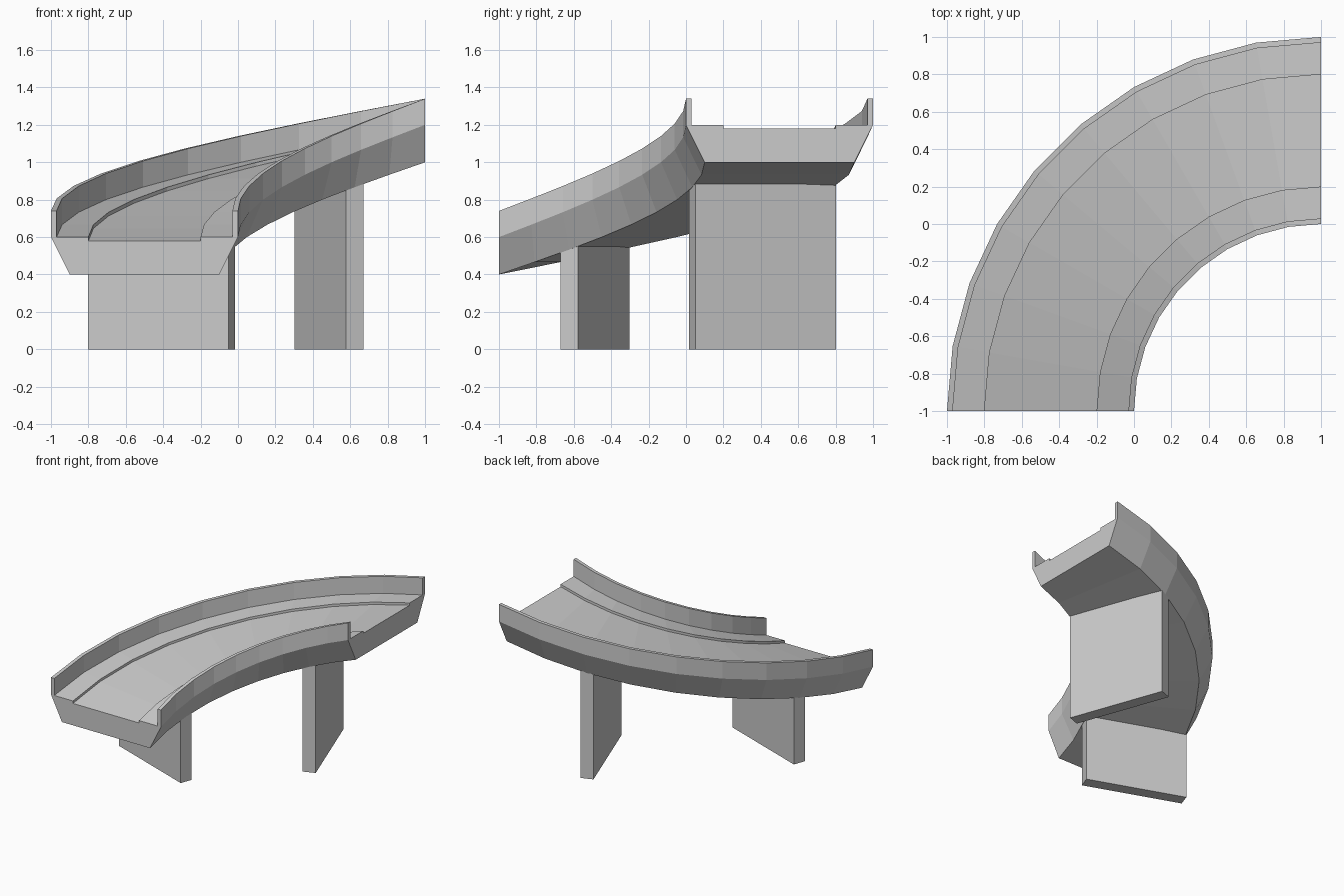
import bpy, bmesh
from math import sin, cos, atan2, radians, pi

if "Cube" in bpy.data.objects:
    bpy.data.objects.remove(bpy.data.objects["Cube"])

CX, CY = 1.0, -1.0          # centre of the bend
STEPS, RISE = 9, 0.6


def at(r, deg):
    return CX - r * cos(radians(deg)), CY + r * sin(radians(deg))


def finish(bm, name):
    bmesh.ops.recalc_face_normals(bm, faces=bm.faces)
    mesh = bpy.data.meshes.new(name)
    bm.to_mesh(mesh)
    bm.free()
    ob = bpy.data.objects.new(name, mesh)
    bpy.context.collection.objects.link(ob)


# Deck cross-section (radius, height): mirrored about the lane centre r = 1.5
half = [(1.1, 0.4), (1.0, 0.6), (1.0, 0.74), (1.03, 0.74),
        (1.03, 0.6), (1.2, 0.6), (1.2, 0.58)]
profile = half + [(3.0 - r, z) for r, z in reversed(half)]


# Curved, rising roadway with kerbs and parapet walls
def road_deck():
    bm = bmesh.new()
    rings = []
    for i in range(STEPS + 1):
        deg = 90 * i / STEPS
        rings.append([bm.verts.new((*at(r, deg), z + RISE * i / STEPS))
                      for r, z in profile])
    n = len(profile)
    for a, b in zip(rings, rings[1:]):
        for j in range(n):
            k = (j + 1) % n
            bm.faces.new((a[j], a[k], b[k], b[j]))
    bm.faces.new(rings[0])
    bm.faces.new(rings[-1])
    finish(bm, "road_deck")


# Radial support wall whose top follows the sloping underside
def pier(name, deg):
    bm = bmesh.new()
    a = radians(deg)
    low, high = [], []
    for r, t in ((1.1, -.05), (1.9, -.05), (1.9, .05), (1.1, .05)):
        x, y = at(r, deg)
        x, y = x + t * sin(a), y + t * cos(a)
        top = 0.4 + RISE * atan2(y - CY, CX - x) / (pi / 2) + 0.005
        low.append(bm.verts.new((x, y, 0)))
        high.append(bm.verts.new((x, y, top)))
    bm.faces.new(low)
    bm.faces.new(high)
    for j in range(4):
        k = (j + 1) % 4
        bm.faces.new((low[j], low[k], high[k], high[j]))
    finish(bm, name)


road_deck()
pier("lower_pier", 20)
pier("upper_pier", 70)
